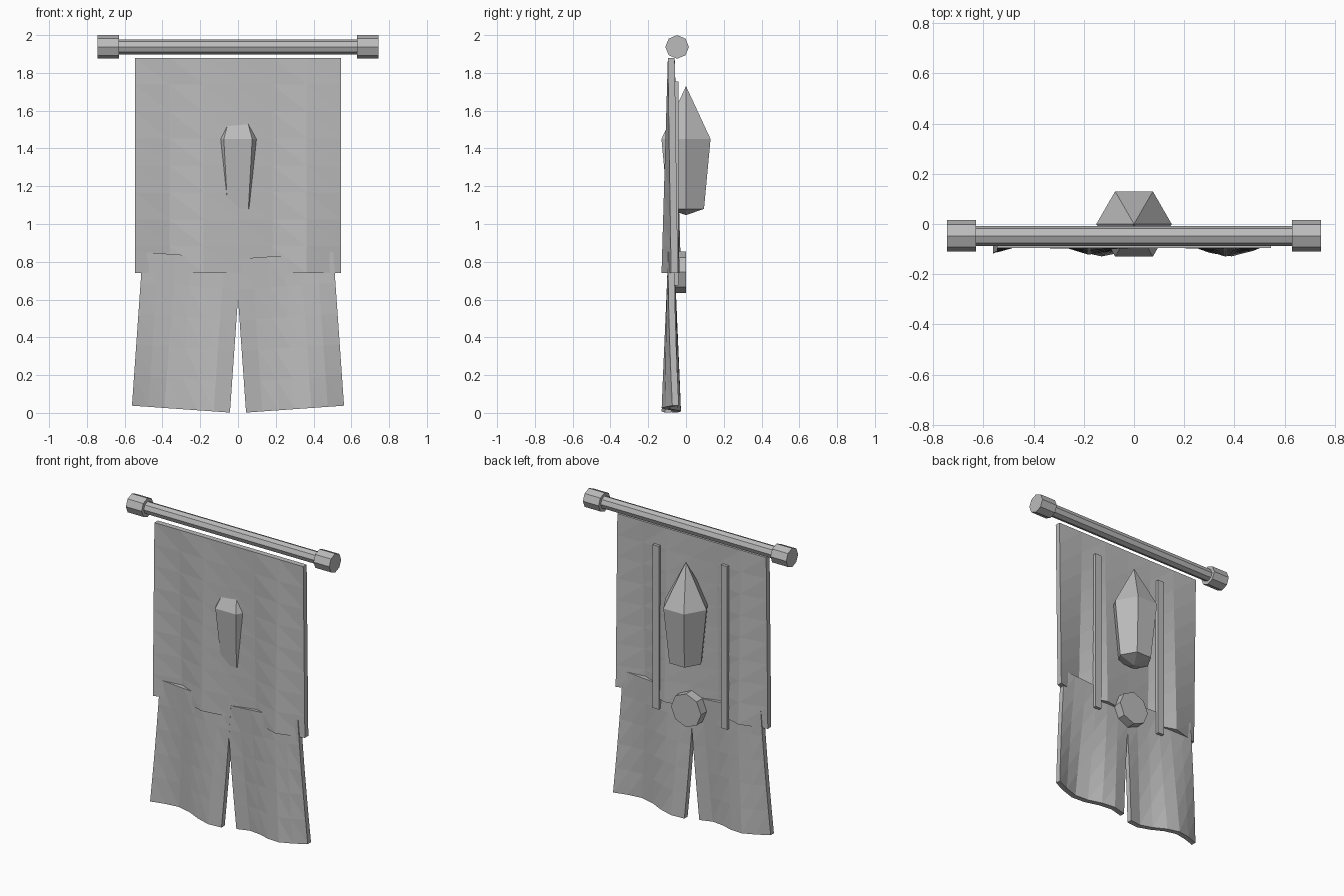
import bpy, bmesh, math
from mathutils import Matrix, Vector

if "Cube" in bpy.data.objects:
    bpy.data.objects.remove(bpy.data.objects["Cube"])

mat = bpy.data.materials.new("plain grey")
mat.diffuse_color = (0.5, 0.5, 0.5, 1)
mat.use_nodes = True
mat.node_tree.nodes["Principled BSDF"].inputs["Base Color"].default_value = mat.diffuse_color


def finish(name, bm):
    bmesh.ops.recalc_face_normals(bm, faces=bm.faces)
    me = bpy.data.meshes.new(name)
    bm.to_mesh(me)
    bm.free()
    me.materials.append(mat)
    ob = bpy.data.objects.new(name, me)
    bpy.context.collection.objects.link(ob)
    return ob


def prism(name, radius, depth, loc, axis):
    """Eight-sided cylinder along the x or y axis, corners on the axes."""
    bm = bmesh.new()
    bmesh.ops.create_cone(bm, cap_ends=True, segments=8, radius1=radius,
                          radius2=radius, depth=depth)
    rot = Matrix.Rotation(math.pi / 2, 4, 'Y' if axis == 'X' else 'X')
    bm.transform(Matrix.Translation(loc) @ rot)
    return finish(name, bm)


def box(name, size, loc):
    bm = bmesh.new()
    bmesh.ops.create_cube(bm, size=1)
    bm.transform(Matrix.Translation(loc) @ Matrix.Diagonal((*size, 1)))
    return finish(name, bm)


def cloth(name, width, height, nx, nz, thick, top, angle=0.0):
    """Wavy sheet hung from the point top; folds deepen downwards."""
    bm = bmesh.new()
    turn = Matrix.Rotation(angle, 3, 'Y')
    rows = {}
    for side in (-1, 1):
        for i in range(nx + 1):
            for j in range(nz + 1):
                t = j / nz
                p = turn @ Vector(((i / nx - 0.5) * width, 0, -t * height)) + Vector(top)
                p.y += 0.034 * t * math.sin(12.5 * p.x) + side * thick / 2
                rows[side, i, j] = bm.verts.new(p)
    for side in (-1, 1):
        for i in range(nx):
            for j in range(nz):
                a, b, c, d = (rows[side, i + u, j + v] for u, v in ((0, 0), (1, 0), (1, 1), (0, 1)))
                bm.faces.new((a, b, c))
                bm.faces.new((a, c, d))
    # rim between the front and back sheets
    for i in range(nx):
        for j in (0, nz):
            bm.faces.new((rows[-1, i, j], rows[-1, i + 1, j], rows[1, i + 1, j], rows[1, i, j]))
    for j in range(nz):
        for i in (0, nx):
            bm.faces.new((rows[-1, i, j], rows[-1, i, j + 1], rows[1, i, j + 1], rows[1, i, j]))
    return finish(name, bm)


# hanging rod and end caps
prism("rod", 0.04, 1.30, (0, -0.047, 1.938), 'X')
for s, side in ((-1, "left"), (1, "right")):
    prism(side + "_rod_cap", 0.0625, 0.115, (s * 0.687, -0.047, 1.9375), 'X')

# main cloth and two splayed tails
cloth("banner_cloth", 1.09, 1.14, 6, 8, 0.036, (0, -0.078, 1.88))
for s, side in ((-1, "left"), (1, "right")):
    cloth(side + "_tail", 0.52, 0.815, 6, 5, 0.034, (s * 0.245, -0.078, 0.833), -s * 0.07)
    # back trim strips
    box(side + "_strip", (0.045, 0.025, 1.08), (s * 0.25, -0.053, 1.215))

# six-sided crystal
bm = bmesh.new()
rings = [[bm.verts.new((r * math.cos(k * math.pi / 3), r * math.sin(k * math.pi / 3), z))
          for k in range(6)] for r, z in ((0.15, 1.45), (0.11, 1.08))]
tip, foot = bm.verts.new((0, 0, 1.73)), bm.verts.new((0, 0, 1.047))
for k in range(6):
    n = (k + 1) % 6
    bm.faces.new((tip, rings[0][k], rings[0][n]))
    bm.faces.new((rings[0][k], rings[1][k], rings[1][n], rings[0][n]))
    bm.faces.new((foot, rings[1][n], rings[1][k]))
finish("crystal", bm)

# round boss on the back
prism("disc", 0.11, 0.06, (0, -0.03, 0.745), 'Y')
